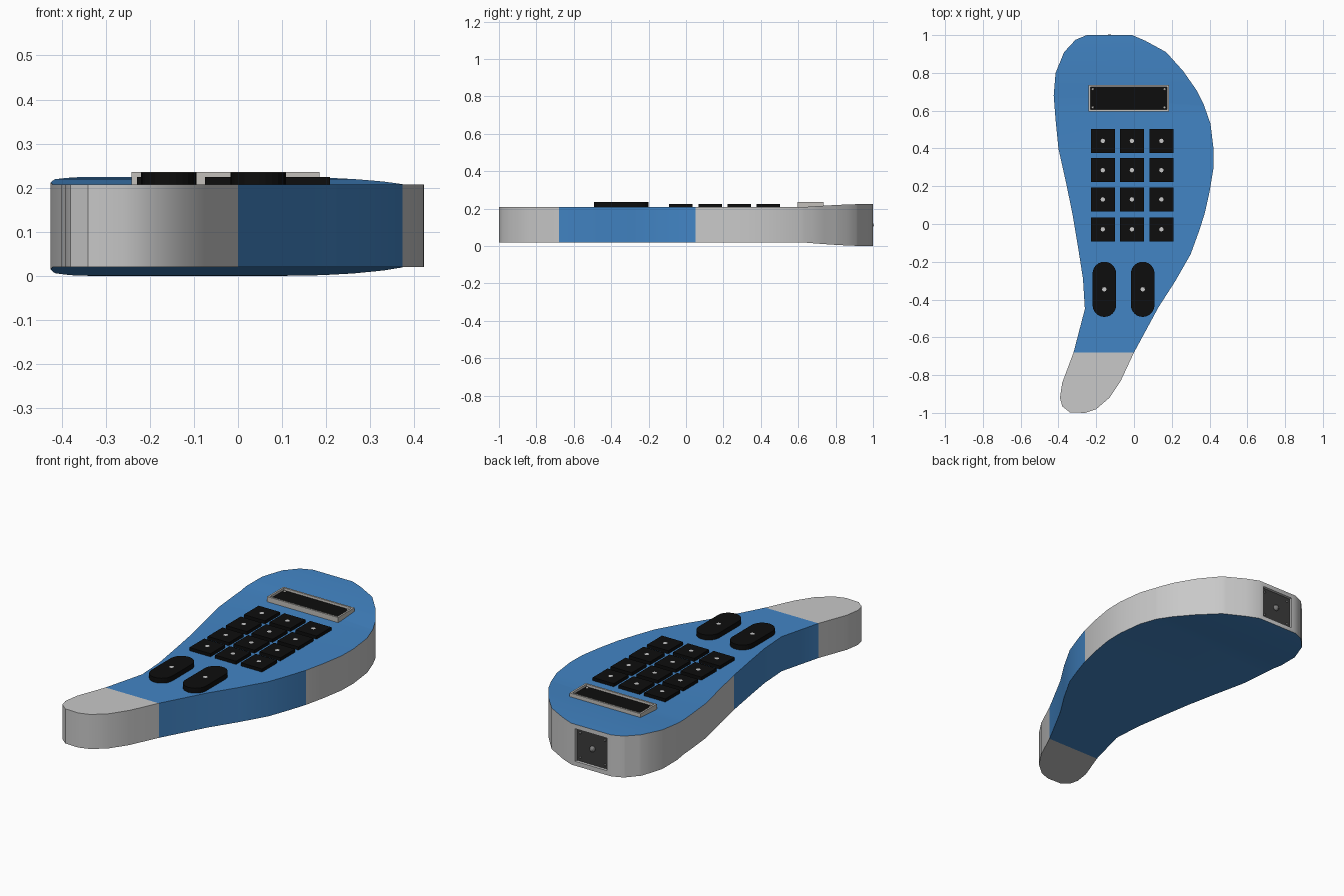
import bpy, bmesh, math
from mathutils import Matrix, Vector

if "Cube" in bpy.data.objects:
    bpy.data.objects.remove(bpy.data.objects["Cube"])


def mat(name, rgb):
    m = bpy.data.materials.new(name)
    m.diffuse_color = (*rgb, 1)
    m.use_nodes = True
    m.node_tree.nodes["Principled BSDF"].inputs["Base Color"].default_value = m.diffuse_color
    return m


BLUE = mat("blue_plastic", (0.055, 0.235, 0.56))
GREY = mat("light_grey", (0.58, 0.58, 0.58))
BLACK = mat("black", (0.004, 0.004, 0.004))
DARK = mat("dark_grey", (0.045, 0.045, 0.045))
MID = mat("mid_grey", (0.2, 0.2, 0.2))
FRAME = mat("warm_grey", (0.55, 0.53, 0.5))


def finish(bm, name, mats):
    bmesh.ops.recalc_face_normals(bm, faces=bm.faces)
    me = bpy.data.meshes.new(name)
    bm.to_mesh(me)
    bm.free()
    ob = bpy.data.objects.new(name, me)
    bpy.context.collection.objects.link(ob)
    for m in mats:
        me.materials.append(m)
    return ob


def prism(bm, pts, z0, z1):
    f = bm.faces.new([bm.verts.new((x, y, z0)) for x, y in pts])
    ex = bmesh.ops.extrude_face_region(bm, geom=[f], use_keep_orig=True)
    for v in ex["geom"]:
        if isinstance(v, bmesh.types.BMVert):
            v.co.z = z1
    bmesh.ops.recalc_face_normals(bm, faces=bm.faces)


def rect(cx, cy, w, h):
    return [(cx + sx * w / 2, cy + sy * h / 2)
            for sx, sy in ((-1, -1), (1, -1), (1, 1), (-1, 1))]


def stadium(cx, cy, w, h, n=12):
    r, pts = w / 2, []
    for s in (1, -1):
        for i in range(n + 1):
            a = math.pi * i / n + (0 if s > 0 else math.pi)
            pts.append((cx + r * math.cos(a), cy + s * (h / 2 - r) + r * math.sin(a)))
    return pts


def ball(bm, co, r):
    bmesh.ops.create_uvsphere(bm, u_segments=12, v_segments=8, radius=r,
                              matrix=Matrix.Translation(co))


# Casing outline, clockwise from the flat top end
OUTLINE = [
    (-.25, 1), (-.01, 1), (.06, .97), (.17, .91), (.26, .81), (.33, .71),
    (.37, .63), (.405, .53), (.422, .39), (.42, .29), (.40, .17), (.373, .05),
    (.34, -.05), (.30, -.16), (.22, -.30), (.13, -.44), (0, -.68), (-.07, -.83),
    (-.13, -.92), (-.20, -.98), (-.26, -1), (-.34, -.997), (-.38, -.965),
    (-.392, -.92), (-.38, -.84), (-.32, -.68), (-.26, -.45), (-.27, -.29),
    (-.295, -.13), (-.325, .05), (-.36, .22), (-.40, .40), (-.415, .55),
    (-.425, .68), (-.415, .80), (-.37, .91), (-.31, .975)]
BASE, TOP = 0.02, 0.208

# Casing: flat body that swells at the head
bm = bmesh.new()
prism(bm, OUTLINE, BASE, TOP)
for y in (-.68, .05, .62, .68, .74, .80, .86, .92, .97):
    bmesh.ops.bisect_plane(bm, geom=bm.verts[:] + bm.edges[:] + bm.faces[:],
                           dist=1e-4, plane_co=(0, y, 0), plane_no=(0, 1, 0))
for v in bm.verts:
    t = max(0, (v.co.y - .62) / .38)
    b = math.sin(min(t, 1) * math.pi / 2)
    v.co.z += 0.017 * b if v.co.z > .1 else -0.02 * b
bm.normal_update()
# Grey tail tip and grey head sides, the rest blue
for f in bm.faces:
    y = f.calc_center_median().y
    side = abs(f.normal.z) < 0.5
    f.material_index = 1 if y < -.68 or (side and y > .05) else 0
# Square socket recess in the flat end
end = [f for f in bm.faces if f.normal.y > .999]
bmesh.ops.inset_individual(bm, faces=end, thickness=.034)
bmesh.ops.inset_individual(bm, faces=end, thickness=.001, depth=-.014)
for f in end:
    f.material_index = 2
case = finish(bm, "casing", [BLUE, GREY, DARK])
bpy.context.view_layer.objects.active = case
case.select_set(True)
bpy.ops.object.shade_smooth_by_angle(angle=math.radians(30))

# Socket pin and corner screws
bm = bmesh.new()
ball(bm, (-.13, .988, .112), .016)
for sx in (-1, 1):
    for sz in (-1, 1):
        ball(bm, (-.13 + sx * .075, .986, .112 + sz * .067), .006)
finish(bm, "socket_pin_and_screws", [MID])

# Screen frame with sunken display
bm = bmesh.new()
prism(bm, rect(-.028, .665, .426, .14), .2, .236)
top = [f for f in bm.faces if f.normal.z > .9]
bmesh.ops.inset_individual(bm, faces=top, thickness=.014)
bmesh.ops.inset_individual(bm, faces=top, thickness=.001, depth=-.012)
for f in top:
    f.material_index = 1
finish(bm, "screen", [FRAME, BLACK])

# Frame corner screws
bm = bmesh.new()
for sx in (-1, 1):
    for sy in (-1, 1):
        ball(bm, (-.028 + sx * .19, .665 + sy * .048, .224), .007)
finish(bm, "screen_screws", [FRAME])


def key(name, pts, c, z):
    bm = bmesh.new()
    prism(bm, pts, .2, z)
    finish(bm, name, [BLACK])
    # Small pale dot marking the key
    bm = bmesh.new()
    bmesh.ops.create_circle(bm, cap_ends=True, segments=8, radius=.012,
                            matrix=Matrix.Translation(Vector((*c, z + .001))))
    finish(bm, name + "_dot", [GREY])


# Keypad
for r, y in enumerate((.44, .285, .13, -.028)):
    for c, x in enumerate((-.165, -.011, .145)):
        key(f"key_{r}_{c}", rect(x, y, .127, .127), (x, y), .225)

# Two long rounded buttons
for i, x in enumerate((-.157, .046)):
    key(f"long_button_{i}", stadium(x, -.346, .125, .292), (x, -.346), .235)
